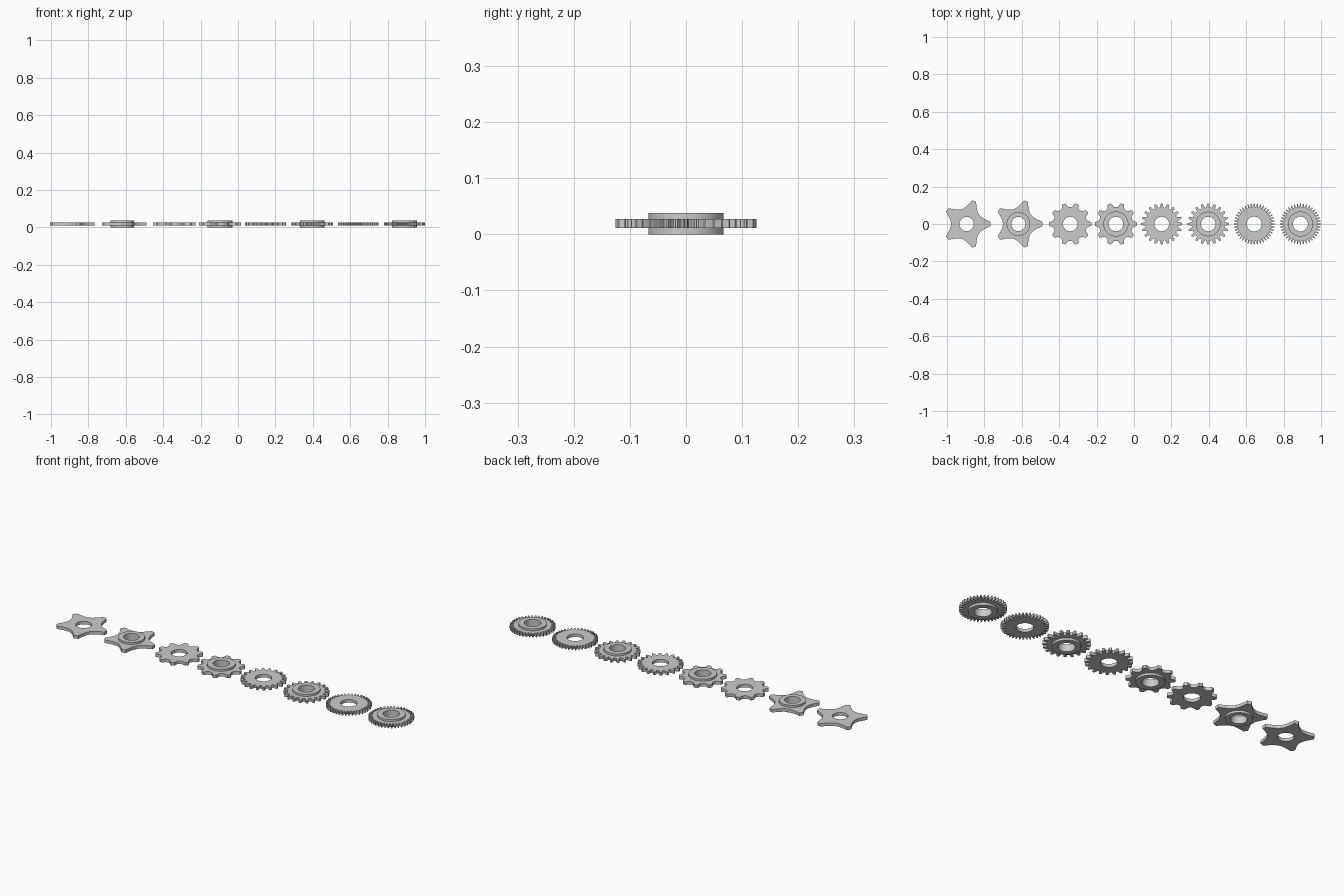
import bpy, bmesh
from math import sin, cos, pi, radians

if "Cube" in bpy.data.objects:
    bpy.data.objects.remove(bpy.data.objects["Cube"])

Z_PLATE = (0.0115, 0.0275)
Z_HUB = (0.0, 0.038)


def ring_solid(name, outer, r_in, z, x):
    """Flat ring: outer = list of (radius, angle), round bore r_in, between heights z."""
    bm = bmesh.new()
    loops = []
    for pts, h in ((outer, z[0]), (outer, z[1]),
                   ([(r_in, a) for _, a in outer], z[1]),
                   ([(r_in, a) for _, a in outer], z[0])):
        loops.append([bm.verts.new((r * cos(a), r * sin(a), h)) for r, a in pts])
    n = len(outer)
    for k in range(4):
        a, b = loops[k], loops[(k + 1) % 4]
        for i in range(n):
            j = (i + 1) % n
            bm.faces.new((a[i], a[j], b[j], b[i]))
    bmesh.ops.recalc_face_normals(bm, faces=bm.faces)
    me = bpy.data.meshes.new(name)
    bm.to_mesh(me)
    bm.free()
    ob = bpy.data.objects.new(name, me)
    ob.location.x = x
    bpy.context.collection.objects.link(ob)
    bpy.ops.object.select_all(action='DESELECT')
    ob.select_set(True)
    bpy.context.view_layer.objects.active = ob
    bpy.ops.object.shade_smooth_by_angle(angle=radians(25))
    return ob


def gear_outline(teeth, half):
    """Mirror half a tooth (tip to root: radius, degrees) and repeat it round."""
    full = [(r, -a) for r, a in reversed(half)] + [(r, a) for r, a in half if a > 0]
    return [(r, radians(a) + 2 * pi * t / teeth) for t in range(teeth) for r, a in full]


# half-tooth profiles for each tooth count
PROFILES = {
    5: [(0.129, 4.5), (0.122, 6.8), (0.113, 9.5), (0.104, 13), (0.096, 17.5),
        (0.089, 23), (0.085, 29), (0.0835, 34)],
    10: [(0.113, 3.8), (0.109, 5.6), (0.103, 7.6), (0.097, 9.2), (0.0925, 11.5), (0.0905, 15.5)],
    20: [(0.110, 2.0), (0.107, 3.1), (0.101, 4.3), (0.095, 4.9), (0.090, 5.6), (0.088, 7.5)],
    40: [(0.1095, 0.9), (0.106, 1.5), (0.101, 2.1), (0.092, 2.6), (0.090, 3.6)],
}

# teeth, x centre, hub radius (0 = plain gear), bore radius
GEARS = [
    (5, -0.895, 0, 0.038), (5, -0.618, 0.063, 0.038),
    (10, -0.341, 0, 0.039), (10, -0.097, 0.067, 0.039),
    (20, 0.148, 0, 0.039), (20, 0.397, 0.066, 0.039),
    (40, 0.643, 0, 0.040), (40, 0.890, 0.067, 0.040),
]

for teeth, x, hub_r, bore in GEARS:
    kind = "hub_gear" if hub_r else "plain_gear"
    # toothed plate (tucked into the hub where there is one)
    ring_solid(f"{kind}_{teeth}_teeth", gear_outline(teeth, PROFILES[teeth]),
               hub_r - 0.005 if hub_r else bore, Z_PLATE, x)
    # hub sleeve
    if hub_r:
        circle = [(hub_r, 2 * pi * i / 64) for i in range(64)]
        ring_solid(f"hub_{teeth}_teeth", circle, bore, Z_HUB, x)
